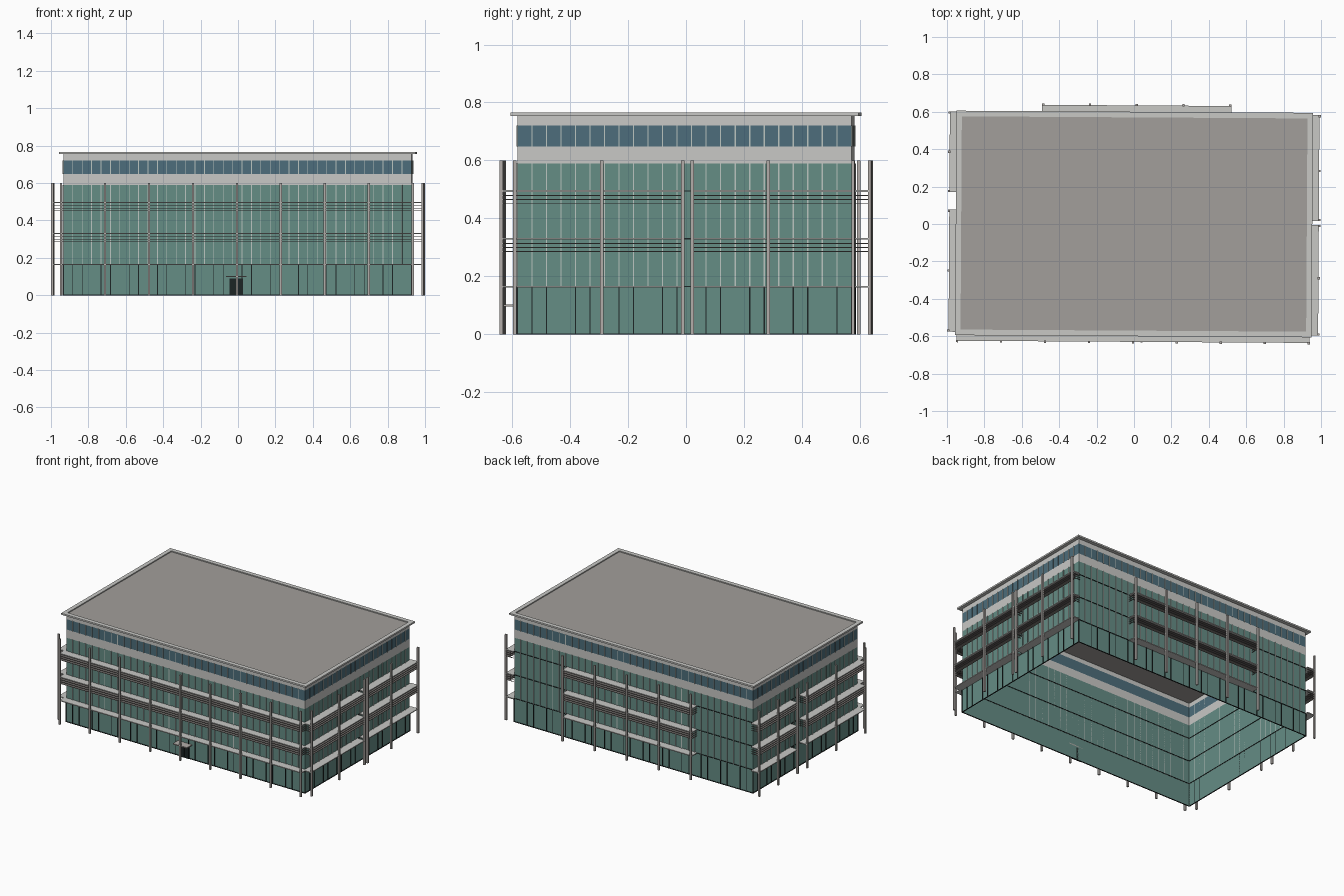
import bpy, bmesh, math
from mathutils import Matrix, Vector

if "Cube" in bpy.data.objects:
    bpy.data.objects.remove(bpy.data.objects["Cube"])

TURN = Matrix.Rotation(math.radians(-0.35), 4, 'Z')   # whole block sits slightly turned
HX, HY = 0.93, 0.576                                   # half size of the glazed body


def material(name, rgb):
    m = bpy.data.materials.new(name)
    m.diffuse_color = (*rgb, 1)
    m.use_nodes = True
    m.node_tree.nodes["Principled BSDF"].inputs["Base Color"].default_value = m.diffuse_color
    return m


TEAL = material("teal glass", (0.130, 0.265, 0.235))
BLUE = material("blue glass", (0.075, 0.155, 0.200))
PALE = material("pale cladding", (0.58, 0.58, 0.56))
ROOF = material("roof grey", (0.36, 0.345, 0.325))
DARK = material("dark frame", (0.012, 0.018, 0.018))
LIGHT = material("light frame", (0.50, 0.56, 0.53))
POST = material("post grey", (0.45, 0.42, 0.40))
SLAT = material("slat grey", (0.20, 0.185, 0.175))


def finish(name, bm, mats):
    bm.transform(TURN)
    mesh = bpy.data.meshes.new(name)
    bm.to_mesh(mesh)
    bm.free()
    for m in mats:
        mesh.materials.append(m)
    bpy.context.collection.objects.link(bpy.data.objects.new(name, mesh))


def boxes(name, items, mat):
    """One object from a list of (x0, x1, y0, y1, z0, z1) boxes."""
    bm = bmesh.new()
    for x0, x1, y0, y1, z0, z1 in items:
        mtx = Matrix.Translation(((x0 + x1) / 2, (y0 + y1) / 2, (z0 + z1) / 2)) \
            @ Matrix.Diagonal((abs(x1 - x0), abs(y1 - y0), abs(z1 - z0), 1))
        bmesh.ops.create_cube(bm, size=1, matrix=mtx)
    finish(name, bm, [mat])


def on_side(side, u0, u1, d0, d1, z0, z1):
    """Box on a facade: u runs along it, d is the distance out from the wall."""
    if side == "front":
        return (u0, u1, -HY - d1, -HY - d0, z0, z1)
    if side == "back":
        return (u0, u1, HY + d0, HY + d1, z0, z1)
    if side == "left":
        return (-HX - d1, -HX - d0, u0, u1, z0, z1)
    return (HX + d0, HX + d1, u0, u1, z0, z1)


# thin shell walls, open underneath, coloured by height
bm = bmesh.new()
levels = [(0, 0), (0.59, 0), (0.648, 1), (0.72, 2), (0.754, 1)]
corners = [(-HX, -HY), (HX, -HY), (HX, HY), (-HX, HY)]
rings = [[bm.verts.new((x, y, z)) for x, y in corners] for z, _ in levels]
for k in range(1, len(levels)):
    for i in range(4):
        j = (i + 1) % 4
        f = bm.faces.new((rings[k - 1][i], rings[k - 1][j], rings[k][j], rings[k][i]))
        f.material_index = levels[k][1]
finish("outer_walls", bm, [TEAL, PALE, BLUE])

# window frames on every side
ground, middle, top, rails = [], [], [], []
for side, half in (("front", HX), ("back", HX), ("left", HY), ("right", HY)):
    n = round(2 * half / 0.05)
    for i in range(n + 1):
        u = -half + 2 * half * i / n
        if i % 3 != 0 or i in (0, n):
            ground.append(on_side(side, u - .002, u + .002, 0, .004, 0, .165))
        if 0 < i < n:
            middle.append(on_side(side, u - .002, u + .002, 0, .005, .165, .59))
            top.append(on_side(side, u - .002, u + .002, 0, .004, .648, .72))
    for z in (0.165, 0.33, 0.495):
        rails.append(on_side(side, -half, half, -.003, .004, z - .002, z + .002))
    rails.append(on_side(side, -half, half, -.002, .004, 0, .004))
boxes("ground_mullions", ground, DARK)
boxes("upper_mullions", middle, LIGHT)
boxes("top_window_mullions", top, LIGHT)
boxes("floor_rails", rails, DARK)

# roof deck with a pale raised rim
boxes("roof_deck", [(-HX, HX, -HY, HY, 0.750, 0.758)], ROOF)
RX, RY = 0.953, 0.600
boxes("roof_rim", [
    (-RX, RX, -RY, -HY + .006, .754, .765), (-RX, RX, HY - .006, RY, .754, .765),
    (-RX, -HX + .006, -HY + .006, HY - .006, .754, .765),
    (HX - .006, RX, -HY + .006, HY - .006, .754, .765)], PALE)

# balconies: side, depth, start, end, post positions
balconies = [
    ("front", 0.060, -0.946, 0.942, [-0.942 + 0.235 * i for i in range(9)]),
    ("back", 0.064, -0.495, 0.517, [-0.489 + 0.25 * i for i in range(5)]),
    ("right", 0.064, -0.591, 0.001, [-0.585, -0.284, -0.005]),
    ("right", 0.064, 0.022, 0.588, [0.028, 0.290, 0.582]),
    ("left", 0.064, -0.582, 0.071, [-0.576, -0.255, 0.065]),
    ("left", 0.064, 0.164, 0.596, [0.170, 0.380, 0.590]),
]
decks, slats, posts = [], [], []
for side, d, a, b, cols in balconies:
    for z in (0.165, 0.33, 0.495):
        decks.append(on_side(side, a, b, 0, d - .006, z - .003, z + .003))
    for z in (0.33, 0.495):
        for drop in (0.016, 0.030, 0.044):
            zz = z - drop
            slats.append(on_side(side, a, b, d - .034, d - .006, zz - .0015, zz + .0015))
            for u in (a, b - .004):          # end returns to the wall
                slats.append(on_side(side, u, u + .004, 0, d - .034, zz - .0015, zz + .0015))
    for u in cols:
        posts.append(on_side(side, u - .006, u + .006, d - .010, d + .002, 0, .6))
boxes("balcony_decks", decks, PALE)
boxes("sunshade_slats", slats, SLAT)
boxes("posts", posts, POST)

# entrance door and canopy
boxes("entrance_doors", [on_side("front", -.042, -.008, 0, .008, 0, .09),
                         on_side("front", -.004, .030, 0, .008, 0, .09)], DARK)
boxes("entrance_canopy", [on_side("front", -.06, .05, 0, .056, .097, .104)], POST)
